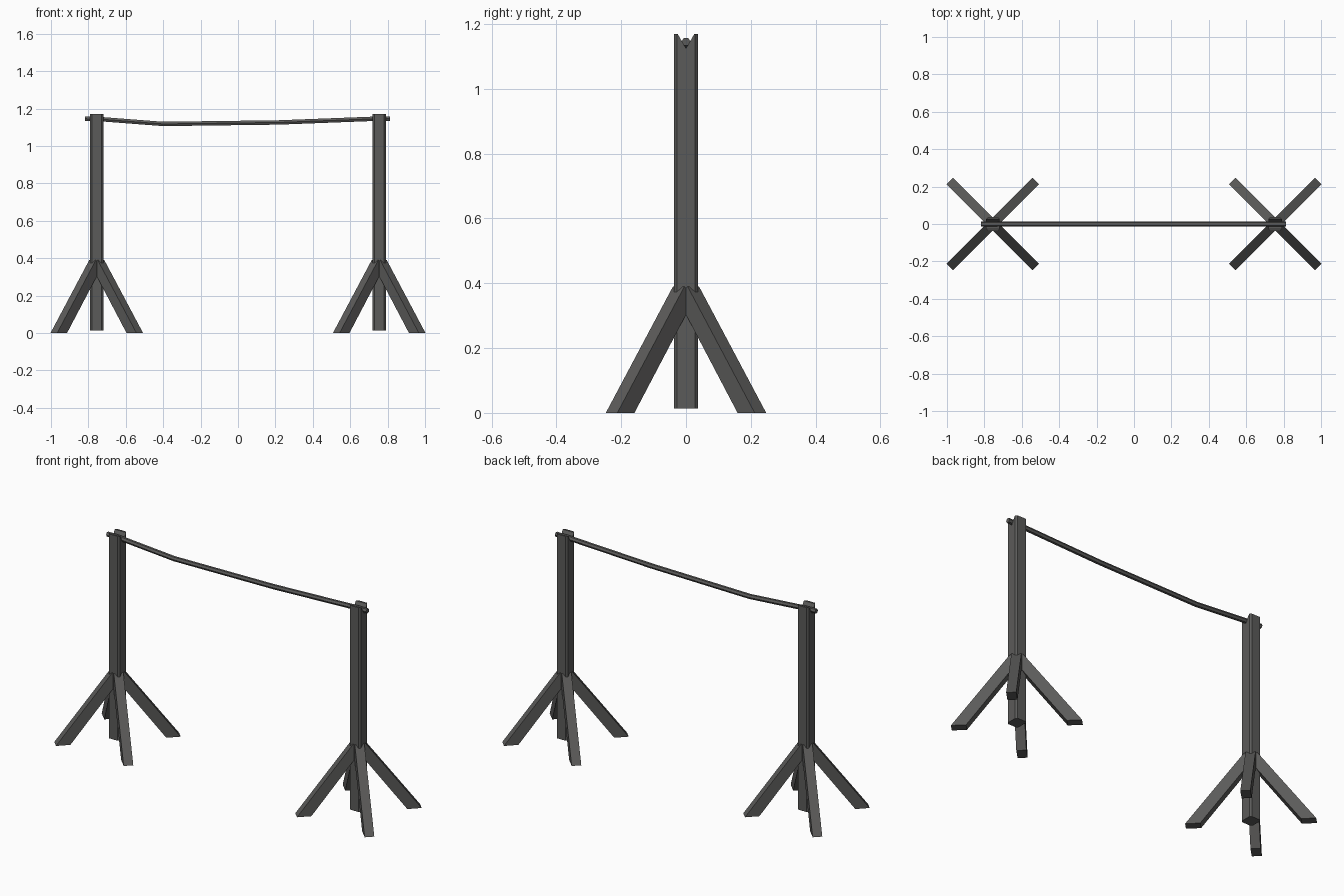
import bpy, bmesh, math
from mathutils import Matrix, Vector

if "Cube" in bpy.data.objects:
    bpy.data.objects.remove(bpy.data.objects["Cube"])

wood = bpy.data.materials.new("dark grey wood")
wood.diffuse_color = (0.105, 0.104, 0.101, 1)
wood.use_nodes = True
wood.node_tree.nodes["Principled BSDF"].inputs["Base Color"].default_value = wood.diffuse_color


def finish(bm, name):
    bmesh.ops.recalc_face_normals(bm, faces=bm.faces)
    mesh = bpy.data.meshes.new(name)
    bm.to_mesh(mesh)
    bm.free()
    mesh.materials.append(wood)
    ob = bpy.data.objects.new(name, mesh)
    bpy.context.collection.objects.link(ob)
    return ob


def slab(profile, axis, depth):
    """Extrude a flat profile by depth, centred, along a world axis."""
    bm = bmesh.new()
    if axis == 'x':
        pts = [Vector((-depth / 2, a, b)) for a, b in profile]
        move = Vector((depth, 0, 0))
    else:
        pts = [Vector((a, -depth / 2, b)) for a, b in profile]
        move = Vector((0, depth, 0))
    face = bm.faces.new([bm.verts.new(p) for p in pts])
    ext = bmesh.ops.extrude_face_region(bm, geom=[face])
    verts = [g for g in ext["geom"] if isinstance(g, bmesh.types.BMVert)]
    bmesh.ops.translate(bm, verts=verts, vec=move)
    return bm


POST_X = 0.755
for side, sx in (("left", -POST_X), ("right", POST_X)):
    # Upright post with a V notch in its top and chamfered corners
    w = 0.037
    bm = slab([(-w, 0.013), (w, 0.013), (w, 1.17), (0.026, 1.17),
               (0, 1.125), (-0.026, 1.17), (-w, 1.17)], 'x', 0.07)
    corners = [e for e in bm.edges
               if abs(e.verts[0].co.z - e.verts[1].co.z) > 1]
    bmesh.ops.bevel(bm, geom=corners, offset=0.009, offset_type='OFFSET',
                    segments=1, affect='EDGES', profile=0.5)
    finish(bm, side + "_post").location.x = sx

    # Four diagonal braces, cut flat on the ground
    for i in range(4):
        bm = slab([(0.25, 0), (0.325, 0), (0.032, 0.39), (-0.015, 0.357)],
                  'y', 0.05)
        bm.transform(Matrix.Rotation(math.radians(45 + 90 * i), 4, 'Z'))
        finish(bm, f"{side}_leg_{i + 1}").location.x = sx

# Slightly sagging six-sided crossbar resting in the notches
path = [(-0.817, 1.146), (-0.74, 1.144), (-0.4, 1.118),
        (0.22, 1.126), (0.74, 1.146), (0.813, 1.146)]
bm = bmesh.new()
rings = []
for x, z in path:
    rings.append([bm.verts.new((x, 0.0135 * math.cos(math.radians(60 * k)),
                                z + 0.0135 * math.sin(math.radians(60 * k))))
                  for k in range(6)])
for a, b in zip(rings, rings[1:]):
    for k in range(6):
        n = (k + 1) % 6
        bm.faces.new((a[k], a[n], b[n], b[k]))
bm.faces.new(rings[0])
bm.faces.new(rings[-1])
finish(bm, "crossbar")
